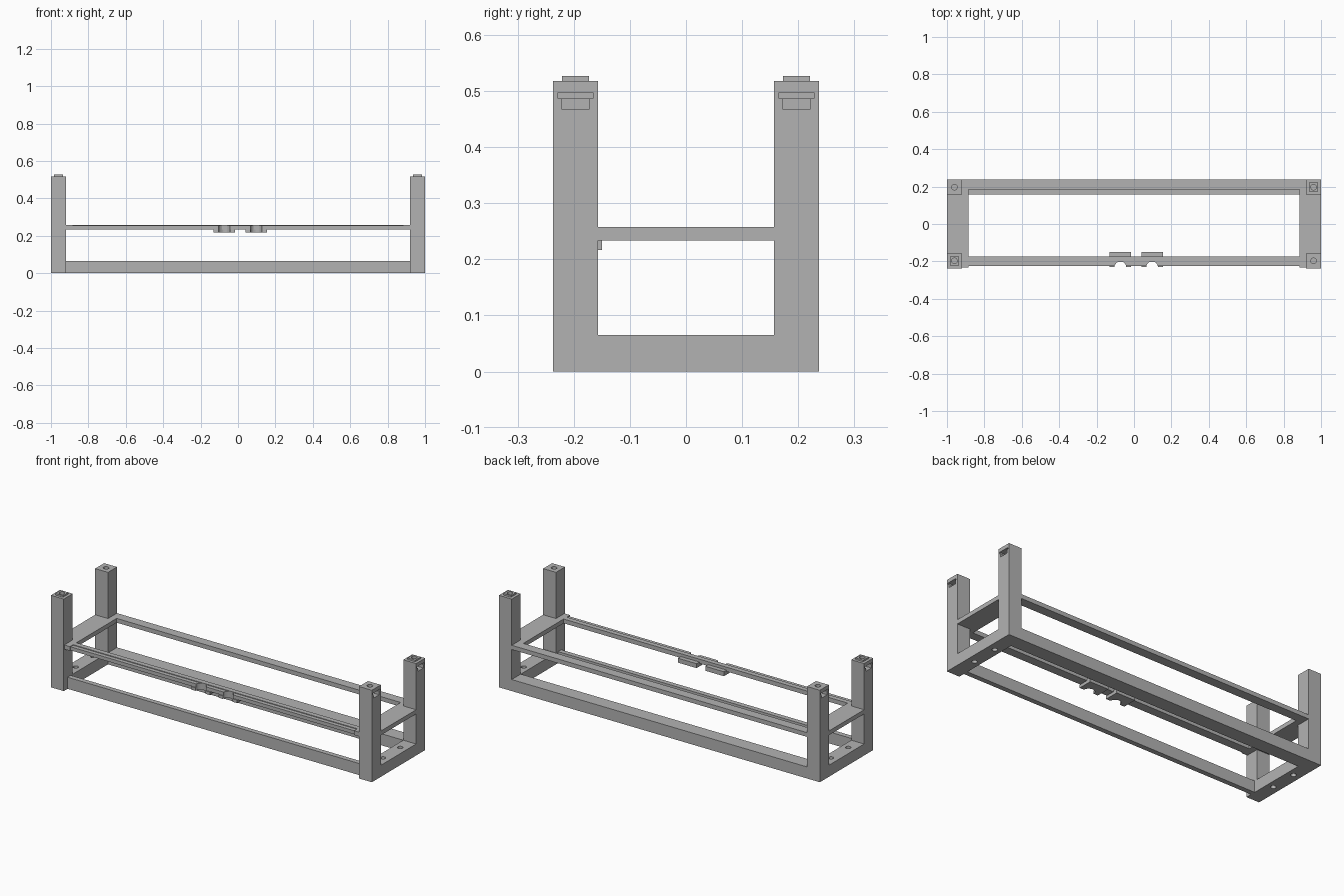
import bpy
from mathutils import Vector

if "Cube" in bpy.data.objects:
    bpy.data.objects.remove(bpy.data.objects["Cube"], do_unlink=True)

GREY = (0.45, 0.45, 0.45, 1)
grey = bpy.data.materials.new("plain grey")
grey.use_nodes = True
grey.diffuse_color = GREY
grey.node_tree.nodes["Principled BSDF"].inputs["Base Color"].default_value = GREY


def box(name, x, y, z):
    """Box from (min, max) pairs on each axis."""
    lo = Vector(map(min, (x, y, z)))
    hi = Vector(map(max, (x, y, z)))
    bpy.ops.mesh.primitive_cube_add(size=1, location=(lo + hi) / 2)
    ob = bpy.context.object
    ob.name = name
    ob.scale = hi - lo
    bpy.ops.object.transform_apply(location=True, rotation=False, scale=True)
    ob.data.materials.append(grey)
    return ob


def rod(name, x, y, z, radius):
    """Upright cylinder between two heights."""
    bpy.ops.mesh.primitive_cylinder_add(vertices=24, radius=radius, depth=z[1] - z[0],
                                        location=(x, y, sum(z) / 2))
    ob = bpy.context.object
    ob.name = name
    bpy.ops.object.transform_apply(location=True, rotation=False, scale=False)
    ob.data.materials.append(grey)
    return ob


def cut(target, *cutters):
    for cutter in cutters:
        cutter.hide_render = True
        mod = target.modifiers.new("cut", "BOOLEAN")
        mod.operation = "DIFFERENCE"
        mod.solver = "EXACT"
        mod.object = cutter
        bpy.context.view_layer.objects.active = target
        bpy.ops.object.modifier_apply(modifier=mod.name)
        bpy.data.objects.remove(cutter, do_unlink=True)


OUT, IN = 0.237, 0.157       # depth of the outer and inner post faces
POST = 0.92                  # inner post face along the length
SHELF = (0.234, 0.258)       # height of the upper frame
BASE = (0, 0.065)            # height of the lower frame

for sx, side in ((-1, "right"), (1, "left")):
    for sy, end in ((-1, "front"), (1, "back")):
        cx, cy = sx * 0.96, sy * 0.197
        # Corner post with bolt hole and nut pocket
        post = box(f"{end}_{side}_post", (sx * POST, sx), (sy * IN, sy * OUT), (0, 0.518))
        cut(post,
            box("nut_cutter", (sx * 0.94, sx * 1.1), (cy - 0.025, cy + 0.025), (0.468, 0.492)),
            box("washer_cutter", (sx * 0.935, sx * 1.1), (cy - 0.031, cy + 0.031), (0.487, 0.497)),
            rod("bolt_cutter", cx, cy, (0.48, 0.6), 0.015))
        # Raised locating pad on opposite corners
        if sx == sy:
            pad = box(f"{end}_{side}_pad", (cx - 0.024, cx + 0.024),
                      (cy - 0.024, cy + 0.024), (0.518, 0.527))
            cut(pad, rod("pad_cutter", cx, cy, (0.5, 0.6), 0.015))

    # Lower end bar with two screw holes
    bar = box(f"{side}_base_bar", (sx * POST, sx), (-IN, IN), BASE)
    cut(bar, *[rod("screw_cutter", sx * 0.957, y, (-0.1, 0.2), 0.014) for y in (-0.077, 0.077)])

    # Upper end plate and the strip that carries the rails
    box(f"{side}_shelf_plate", (sx * POST, sx), (-IN, IN), SHELF)
    box(f"{side}_shelf_strip", (sx * 0.885, sx * POST), (-0.232, OUT), SHELF)

# Lower long bars
box("back_base_bar", (-POST, POST), (IN, OUT), BASE)
box("front_base_bar", (-POST, POST), (-0.203, -0.175), BASE)

# Upper long rails
box("back_rail", (-0.885, 0.885), (0.184, OUT), SHELF)
box("front_rail", (-0.885, 0.885), (-0.203, -0.175), SHELF)
lip = box("front_rail_lip", (-0.885, 0.885), (-0.225, -0.203), (SHELF[0], 0.254))

# Cable clips under the front rail, each with a round notch
for i, cx in enumerate((-0.073, 0.097)):
    xs = (cx - 0.058, cx + 0.058)
    cut(lip, rod("lip_cutter", cx, -0.231, (0.1, 0.4), 0.031))
    clip = box(f"clip_{i + 1}", xs, (-0.23, -0.15), (0.217, SHELF[0]))
    cut(clip, rod("clip_cutter", cx, -0.231, (0.1, 0.4), 0.031))
    box(f"clip_back_{i + 1}", xs, (-0.175, -0.15), (SHELF[0], 0.242))
